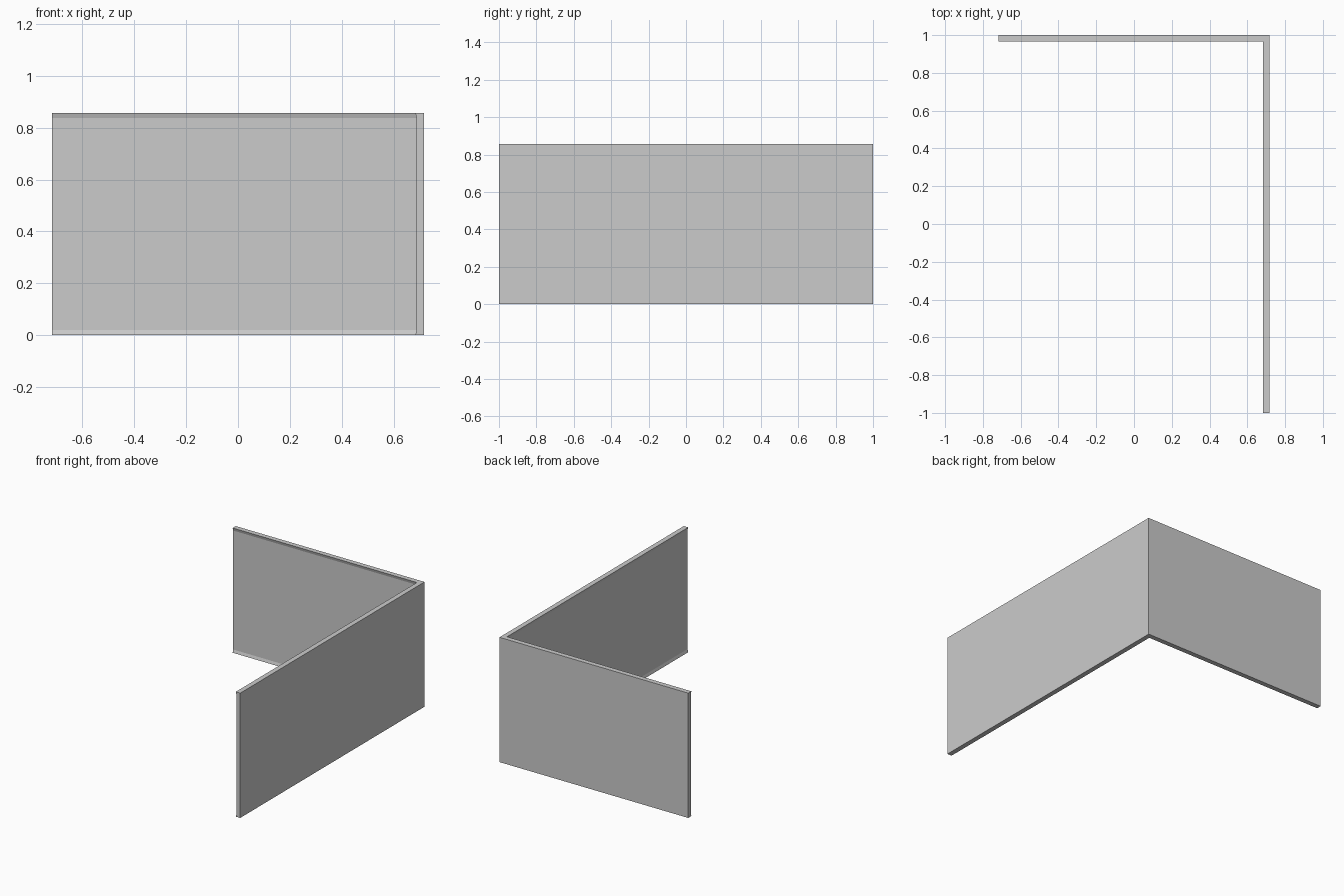
import bpy, bmesh

if "Cube" in bpy.data.objects:
    bpy.data.objects.remove(bpy.data.objects["Cube"])

W, D, H = 0.717, 1.0, 0.857      # half width, half depth, height
LIP, WEB, RISE = 0.034, 0.028, 0.02

# Wall cross-section: (distance in from the outer face, height)
PROFILE = [(0, 0), (LIP, 0), (WEB, RISE), (WEB, H - RISE), (LIP, H), (0, H)]


def wall(name, place, start, end):
    """Extrude the profile from start to end; place maps (inset, along, z) to xyz."""
    bm = bmesh.new()
    a, b = [[bm.verts.new(place(d, t, z)) for d, z in PROFILE] for t in (start, end)]
    bm.faces.new(a)
    bm.faces.new(b[::-1])
    n = len(PROFILE)
    for i in range(n):
        j = (i + 1) % n
        bm.faces.new((a[i], b[i], b[j], a[j]))
    bmesh.ops.recalc_face_normals(bm, faces=bm.faces)
    mesh = bpy.data.meshes.new(name)
    bm.to_mesh(mesh)
    bm.free()
    obj = bpy.data.objects.new(name, mesh)
    bpy.context.collection.objects.link(obj)
    return obj


# Long side wall, running the full depth
wall("side_wall", lambda d, t, z: (W - d, t, z), -D, D)
# Back wall, butting against the side wall
wall("back_wall", lambda d, t, z: (t, D - d, z), -W, W - WEB)
